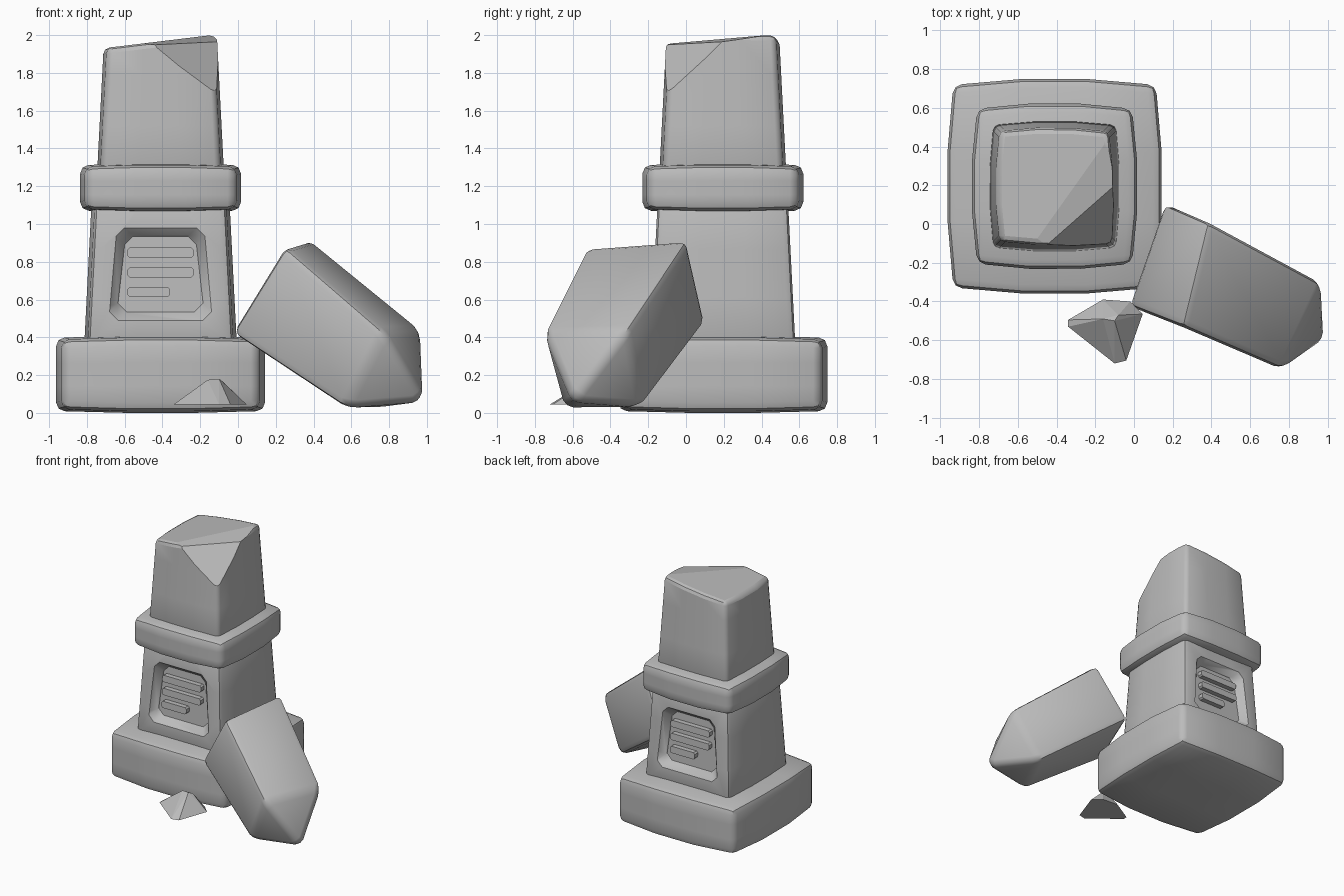
import bpy, bmesh, math
from mathutils import Vector

cube = bpy.data.objects.get("Cube")
if cube:
    bpy.data.objects.remove(cube, do_unlink=True)

stone = bpy.data.materials.new("grey_stone")
stone.use_nodes = True
stone.diffuse_color = (0.5, 0.5, 0.5, 1)
stone.node_tree.nodes["Principled BSDF"].inputs["Base Color"].default_value = (0.5, 0.5, 0.5, 1)

XC, YC = -0.41, 0.195      # centre of the standing pillar


def finish(name, bm, smooth=True):
    bmesh.ops.recalc_face_normals(bm, faces=bm.faces)
    mesh = bpy.data.meshes.new(name)
    bm.to_mesh(mesh)
    bm.free()
    mesh.materials.append(stone)
    obj = bpy.data.objects.new(name, mesh)
    bpy.context.collection.objects.link(obj)
    if smooth:
        smooth_object(obj)
    return obj


def smooth_object(obj):
    bpy.ops.object.select_all(action='DESELECT')
    obj.select_set(True)
    bpy.context.view_layer.objects.active = obj
    bpy.ops.object.shade_smooth_by_angle(angle=math.radians(40))


def round_edges(bm, width):
    bm.normal_update()
    edges = [e for e in bm.edges if e.calc_face_angle(0) > math.radians(30)]
    bmesh.ops.bevel(bm, geom=edges, offset=width, segments=2, profile=0.5, affect='EDGES')


def slice_off(bm, a, b, c):
    """Remove everything above the plane through three points."""
    a, b, c = Vector(a), Vector(b), Vector(c)
    n = (b - a).cross(c - a).normalized()
    if n.z < 0:
        n = -n
    geom = bm.verts[:] + bm.edges[:] + bm.faces[:]
    cut = bmesh.ops.bisect_plane(bm, geom=geom, plane_co=a, plane_no=n, clear_outer=True)
    rim = [g for g in cut["geom_cut"] if isinstance(g, bmesh.types.BMEdge)]
    for e in rim:
        e.smooth = False
    bmesh.ops.holes_fill(bm, edges=rim, sides=0)


def block(low, high, z0, z1, bulge_x, bulge_y, bulge_z):
    """Tapered square block whose sides swell gently in the middle."""
    bm = bmesh.new()
    bmesh.ops.create_cube(bm, size=2)
    bmesh.ops.subdivide_edges(bm, edges=bm.edges[:], cuts=2, use_grid_fill=True)
    for v in bm.verts:
        x, y, z = v.co
        t = (z + 1) / 2
        half = low + (high - low) * t
        mid_x, mid_y = abs(x) < 0.5, abs(y) < 0.5
        px, py, pz = x * half, y * half, z0 + (z1 - z0) * t
        if abs(x) > 0.9 and mid_y:
            px += math.copysign(bulge_x, x)
        if abs(y) > 0.9 and mid_x:
            py += math.copysign(bulge_y, y)
        if abs(z) > 0.9:
            pz += math.copysign(bulge_z, z) * (mid_x + mid_y) / 2
        v.co = (XC + px, YC + py, pz)
    return bm


def loft(rings):
    """Closed solid through rings of equal point count."""
    bm = bmesh.new()
    loops = [[bm.verts.new(p) for p in ring] for ring in rings]
    n = len(loops[0])
    for a, b in zip(loops, loops[1:]):
        for i in range(n):
            j = (i + 1) % n
            bm.faces.new((a[i], a[j], b[j], b[i]))
    bm.faces.new(loops[0][::-1])
    bm.faces.new(loops[-1])
    bmesh.ops.recalc_face_normals(bm, faces=bm.faces)
    return bm


# Plinth and collar
bm = block(0.523, 0.523, 0.02, 0.388, 0.03, 0.03, 0.02)
round_edges(bm, 0.045)
finish("plinth", bm)

bm = block(0.4, 0.4, 1.08, 1.303, 0.026, 0.026, 0.017)
round_edges(bm, 0.045)
finish("collar", bm)

# Lower shaft
bm = block(0.384, 0.345, 0.36, 1.12, 0.02, 0, 0)
round_edges(bm, 0.035)
lower_shaft = finish("lower_shaft", bm, smooth=False)


def on_panel(side, x, z, depth):
    """Point on the front (1) or back (-1) of the lower shaft, sunk by depth."""
    half = 0.384 - 0.039 * (z - 0.36) / 0.76
    return (XC + side * x, YC - side * (half - depth), z)


def panel_ring(side, inset, depth):
    zb, zt = 0.49 + inset, 0.98 - inset
    wb, wt, c = 0.27 - inset, 0.235 - inset, 0.045
    right = [(wb - c, zb), (wb, zb + c), (wt, zt - c), (wt - c, zt)]
    outline = right + [(-x, z) for x, z in reversed(right)]
    return [on_panel(side, x, z, depth) for x, z in outline]


# Sunken panels, front and back, with three raised bars each
for side, label in ((1, "front"), (-1, "back")):
    rings = [panel_ring(side, i, d) for i, d in ((0, -0.05), (0, 0), (0.04, 0.05), (0.045, 0.06))]
    cutter = finish(label + "_panel_cutter", loft(rings), smooth=False)
    cutter.hide_render = True
    mod = lower_shaft.modifiers.new("panel", 'BOOLEAN')
    mod.operation, mod.solver, mod.object = 'DIFFERENCE', 'EXACT', cutter
    bpy.context.view_layer.objects.active = lower_shaft
    bpy.ops.object.modifier_apply(modifier=mod.name)
    bpy.data.objects.remove(cutter, do_unlink=True)

    for n, (z, right) in enumerate(((0.848, 0.175), (0.744, 0.175), (0.64, 0.05))):
        left, h, c = -0.175, 0.027, 0.012
        outline = [(left + c, z - h), (right - c, z - h), (right, z - h + c), (right, z + h - c),
                   (right - c, z + h), (left + c, z + h), (left, z + h - c), (left, z - h + c)]
        bar = loft([[on_panel(side, x, q, d) for x, q in outline] for d in (0.08, 0.02)])
        finish(f"{label}_bar_{n + 1}", bar)
smooth_object(lower_shaft)

# Upper shaft: sloping broken top with a chipped front corner
bm = block(0.319, 0.277, 1.25, 2.06, 0.018, 0.018, 0)
slice_off(bm, (-0.14, 0, 2.0), (-0.14, 1, 2.0), (-0.7, 0, 1.932))
round_edges(bm, 0.03)
shoulder = (-0.105, 0.195, 1.965)
slice_off(bm, (-0.15, 0.41, 1.998), shoulder, (-0.44, -0.09, 1.95))
slice_off(bm, shoulder, (-0.41, -0.1, 1.925), (-0.11, -0.13, 1.66))
finish("upper_shaft", bm)

# Fallen tip: tapered prism ending in a pyramid
bm = bmesh.new()
broken = [(0.38, 0.01, 0.92), (0.25, -0.53, 0.88), (-0.035, -0.42, 0.42), (0.15, 0.11, 0.48)]
crown = [(0.975, -0.31, 0.44), (0.77, -0.755, 0.43), (0.565, -0.645, 0.025), (0.76, -0.23, 0.03)]
a = [bm.verts.new(p) for p in broken]
b = [bm.verts.new(p) for p in crown]
tip = bm.verts.new((0.99, -0.6, 0.06))
bm.faces.new(a)
for i in range(4):
    j = (i + 1) % 4
    bm.faces.new((a[i], b[i], b[j], a[j]))
    bm.faces.new((b[i], tip, b[j]))
bmesh.ops.recalc_face_normals(bm, faces=bm.faces)
round_edges(bm, 0.04)
finish("fallen_tip", bm)

# Small shard lying in front
bm = bmesh.new()
foot = [(-0.34, -0.495), (-0.34, -0.53), (-0.1, -0.72), (-0.04, -0.705),
        (0.045, -0.465), (-0.02, -0.4), (-0.16, -0.39)]
for x, y in foot:
    bm.verts.new((x, y, 0.045))
for p in ((-0.16, -0.49, 0.175), (-0.1, -0.5, 0.18), (-0.08, -0.47, 0.165)):
    bm.verts.new(p)
hull = bmesh.ops.convex_hull(bm, input=bm.verts[:])
bmesh.ops.dissolve_limit(bm, angle_limit=0.02, verts=bm.verts[:], edges=bm.edges[:])
finish("shard", bm, smooth=False)
